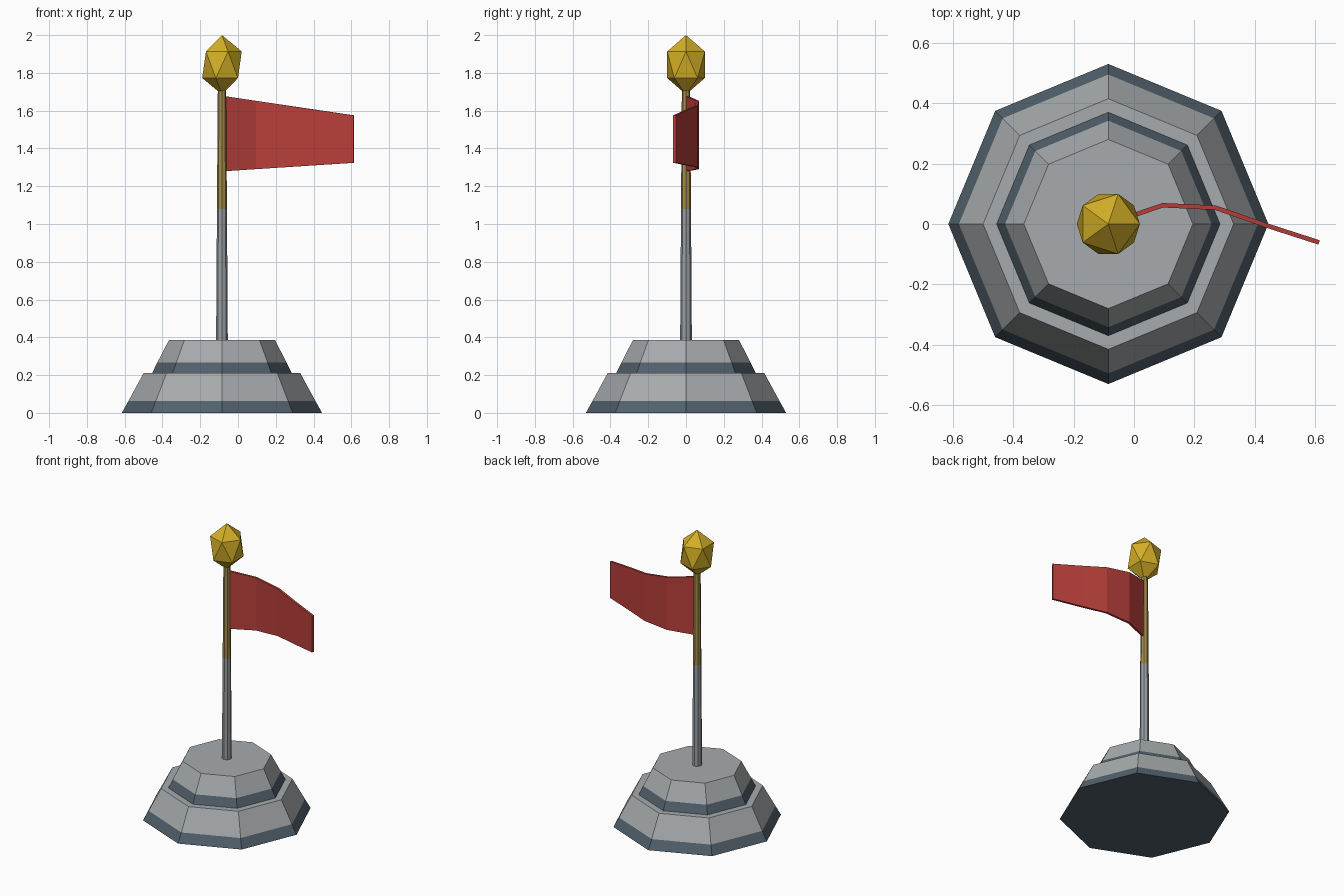
import bpy
import bmesh
from math import cos, sin, tau
from mathutils import Matrix, Vector

cube = bpy.data.objects.get("Cube")
if cube:
    bpy.data.objects.remove(cube, do_unlink=True)

AXIS_X = -0.085


def material(name, rgb):
    mat = bpy.data.materials.new(name)
    mat.use_nodes = True
    color = (*rgb, 1)
    mat.diffuse_color = color
    mat.node_tree.nodes["Principled BSDF"].inputs["Base Color"].default_value = color
    return mat


stone = material("light stone", (0.39, 0.41, 0.42))
slate = material("dark slate", (0.085, 0.12, 0.15))
steel = material("pole grey", (0.33, 0.35, 0.37))
brass = material("pole brass", (0.37, 0.26, 0.07))
gold = material("bright gold", (0.66, 0.43, 0.02))
red = material("flag red", (0.48, 0.05, 0.043))


def add_object(name, bm, mats):
    bmesh.ops.recalc_face_normals(bm, faces=bm.faces)
    mesh = bpy.data.meshes.new(name)
    bm.to_mesh(mesh)
    bm.free()
    for mat in mats:
        mesh.materials.append(mat)
    obj = bpy.data.objects.new(name, mesh)
    bpy.context.collection.objects.link(obj)
    return obj


def lathe(name, profile, mats, split, sides=8):
    """Stack of rings (radius, z), capped; faces above split use the second material."""
    bm = bmesh.new()
    rings = [[bm.verts.new((AXIS_X + r * cos(tau * i / sides), r * sin(tau * i / sides), z))
              for i in range(sides)] for r, z in profile]
    for low, high in zip(rings, rings[1:]):
        for i in range(sides):
            j = (i + 1) % sides
            bm.faces.new((low[i], low[j], high[j], high[i]))
    bm.faces.new(rings[0])
    bm.faces.new(rings[-1])
    for face in bm.faces:
        face.material_index = int(face.calc_center_median().z > split)
    return add_object(name, bm, mats)


# Stepped octagonal base, each tier with a dark lower band
lathe("lower_tier", [(0.53, 0), (0.495, 0.063), (0.415, 0.21)], (slate, stone), 0.063)
lathe("upper_tier", [(0.37, 0.21), (0.342, 0.267), (0.28, 0.387)], (slate, stone), 0.267)

# Tapered pole, grey below and brass above
lathe("pole", [(0.031, 0.38), (0.0265, 1.08), (0.022, 1.72)], (steel, brass), 1.08)

# Faceted finial
bm = bmesh.new()
bmesh.ops.create_icosphere(bm, subdivisions=1, radius=1,
                           matrix=Matrix.Translation((AXIS_X, 0, 1.843))
                           @ Matrix.Diagonal((0.117, 0.117, 0.157, 1)))
add_object("finial", bm, [gold])

# Waving, tapered flag swept along a bent path
path = [Vector(p) for p in ((-0.08, 0.002), (0.095, 0.062), (0.27, 0.054),
                            (0.43, -0.002), (0.613, -0.061))]
bm = bmesh.new()
sections = []
for i, p in enumerate(path):
    along = (path[min(i + 1, len(path) - 1)] - path[max(i - 1, 0)]).normalized()
    side = Vector((-along.y, along.x)) * 0.0075
    t = (p.x - path[0].x) / (path[-1].x - path[0].x)
    top, bottom = 1.678 - 0.103 * t, 1.279 + 0.045 * t
    a, b = p + side, p - side
    sections.append([bm.verts.new((q.x, q.y, z))
                     for q, z in ((a, bottom), (b, bottom), (b, top), (a, top))])
for s, e in zip(sections, sections[1:]):
    for k in range(4):
        m = (k + 1) % 4
        bm.faces.new((s[k], s[m], e[m], e[k]))
bm.faces.new(sections[0])
bm.faces.new(sections[-1])
add_object("flag", bm, [red])
